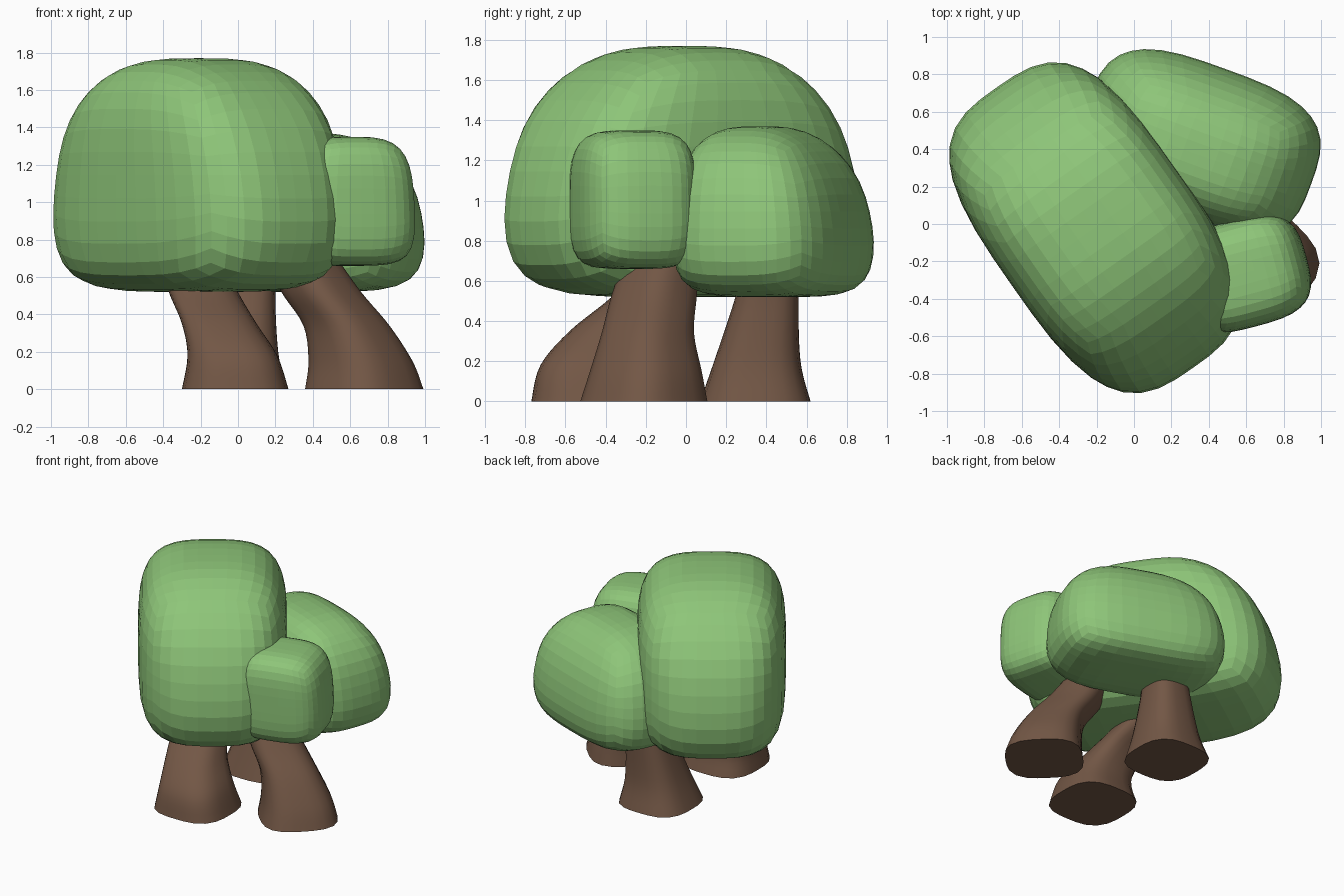
import bpy, bmesh, math
from mathutils import Vector, Matrix

if "Cube" in bpy.data.objects:
    bpy.data.objects.remove(bpy.data.objects["Cube"])


def material(name, color):
    m = bpy.data.materials.new(name)
    m.diffuse_color = color
    m.use_nodes = True
    m.node_tree.nodes["Principled BSDF"].inputs["Base Color"].default_value = m.diffuse_color
    return m


GREEN = material("leaf_green", (0.27, 0.56, 0.19, 1))
BROWN = material("bark_brown", (0.17, 0.095, 0.06, 1))


def add_object(name, bm, mat):
    bmesh.ops.recalc_face_normals(bm, faces=bm.faces)
    me = bpy.data.meshes.new(name)
    bm.to_mesh(me)
    bm.free()
    me.materials.append(mat)
    ob = bpy.data.objects.new(name, me)
    bpy.context.collection.objects.link(ob)
    return ob


def foliage(name, center, half, angle, taper, shift=(0, 0), p=3.2, top=3.2, bottom=4.5, cuts=9):
    """Rounded box with a domed top and flatter underside, with flat facets."""
    bm = bmesh.new()
    bmesh.ops.create_cube(bm, size=2)
    bmesh.ops.subdivide_edges(bm, edges=bm.edges[:], cuts=cuts, use_grid_fill=True)
    rot = Matrix.Rotation(math.radians(angle), 3, 'Z')
    for v in bm.verts:
        r = (abs(v.co.x) ** p + abs(v.co.y) ** p) ** (1 / p)
        q = top if v.co.z > 0 else bottom
        c = v.co / (r ** q + abs(v.co.z) ** q) ** (1 / q)
        u = max(0, c.z + 0.5) ** 2
        local = Vector((c.x * half[0] * (1 - taper[0] * u),
                        c.y * half[1] * (1 - taper[1] * u),
                        c.z * half[2]))
        v.co = rot @ local + Vector(center) + Vector((shift[0] * u, shift[1] * u, 0))
    return add_object(name, bm, GREEN)


def spline(keys, steps=5):
    """Catmull-Rom samples through a list of key tuples."""
    out = []
    n = len(keys)
    for i in range(n - 1):
        a, b, c, d = (keys[max(0, min(n - 1, i + k))] for k in (-1, 0, 1, 2))
        for s in range(steps):
            t = s / steps
            out.append([0.5 * (2 * q + (r - o) * t + (2 * o - 5 * q + 4 * r - w) * t * t
                               + (3 * q - o - 3 * r + w) * t ** 3)
                        for o, q, r, w in zip(a, b, c, d)])
    return out + [list(keys[-1])]


def trunk(name, keys, angle=0, sides=24, p=3):
    """Leaning trunk lofted from (x, y, z, radius) sections."""
    bm = bmesh.new()
    rings = []
    for x, y, z, r in spline(keys):
        ring = []
        for i in range(sides):
            t = 2 * math.pi * i / sides
            k = r / (abs(math.cos(t)) ** p + abs(math.sin(t)) ** p) ** (1 / p)
            a = t + math.radians(angle)
            ring.append(bm.verts.new((x + k * math.cos(a), y + k * math.sin(a), z)))
        rings.append(ring)
    for lo, hi in zip(rings, rings[1:]):
        for i in range(sides):
            j = (i + 1) % sides
            bm.faces.new((lo[i], lo[j], hi[j], hi[i]))
    bm.faces.new(rings[0][::-1])
    bm.faces.new(rings[-1])
    ob = add_object(name, bm, BROWN)
    bpy.ops.object.select_all(action='DESELECT')
    bpy.context.view_layer.objects.active = ob
    ob.select_set(True)
    bpy.ops.object.shade_smooth_by_angle(angle=math.radians(40))
    return ob


# Foliage crowns
foliage("large_crown", (-0.21, -0.02, 1.145), (0.92, 0.54, 0.625), -55, (0.18, 0.0))
foliage("back_crown", (0.35, 0.435, 0.945), (0.64, 0.42, 0.425), -20, (0.13, 0.13), (0, -0.03))
foliage("small_crown", (0.585, -0.265, 1.005), (0.35, 0.29, 0.345), 15, (0.06, 0.0), top=3.8)

# Trunks, each flared at the foot and leaning into its crown
trunk("front_trunk", [(-0.015, -0.485, 0, 0.285), (-0.03, -0.485, 0.18, 0.24),
                      (-0.1, -0.38, 0.35, 0.2), (-0.185, -0.185, 0.52, 0.185),
                      (-0.25, -0.02, 0.7, 0.17)])
trunk("side_trunk", [(0.675, -0.21, 0, 0.282), (0.655, -0.2, 0.15, 0.248),
                     (0.58, -0.19, 0.34, 0.205), (0.445, -0.16, 0.52, 0.19),
                     (0.34, -0.12, 0.7, 0.17)], angle=45)
trunk("back_trunk", [(-0.02, 0.345, 0, 0.275), (0.0, 0.355, 0.2, 0.215),
                     (0.04, 0.4, 0.5, 0.16), (0.08, 0.43, 0.7, 0.14)])
